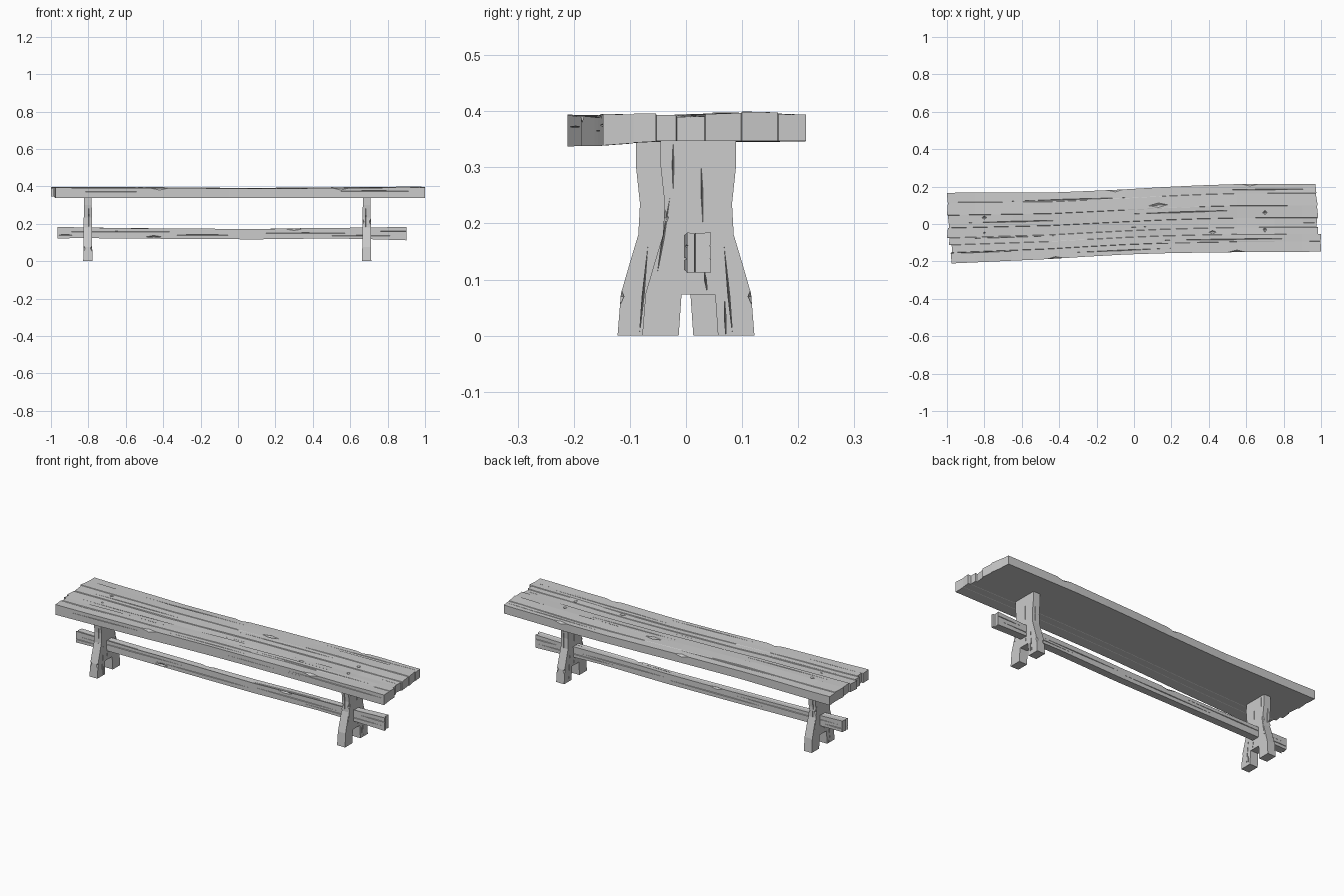
import bpy, bmesh, random
from mathutils import Vector

if "Cube" in bpy.data.objects:
    bpy.data.objects.remove(bpy.data.objects["Cube"])

random.seed(4)


def finish(name, bm):
    bmesh.ops.recalc_face_normals(bm, faces=bm.faces)
    me = bpy.data.meshes.new(name)
    bm.to_mesh(me)
    bm.free()
    ob = bpy.data.objects.new(name, me)
    bpy.context.collection.objects.link(ob)
    return ob


def lerp(a, b, t):
    return a + (b - a) * t


def sample(table, x):
    """Piecewise linear lookup in rows of (x, value, value...)."""
    for a, b in zip(table, table[1:]):
        if x <= b[0] or b is table[-1]:
            t = max(0, min(1, (x - a[0]) / (b[0] - a[0])))
            return [lerp(p, q, t) for p, q in zip(a[1:], b[1:])]


def plank(name, lines, edges, heights, xs):
    """Long board; lines = (width fraction, left x, right x, top dz, bottom dz)."""
    bm = bmesh.new()
    rings = []
    for i, x in enumerate(xs):
        top, bot = [], []
        for f, xl, xr, dt, db in lines:
            px = xl if i == 0 else xr if i == len(xs) - 1 else x
            y0, y1 = sample(edges, px)
            z0, z1 = sample(heights, px)
            y = lerp(y0, y1, f)
            wob = random.uniform(-.0015, .0015) if 0 < i < len(xs) - 1 else 0
            top.append(bm.verts.new((px, y, z1 + dt + wob)))
            bot.append(bm.verts.new((px, y, z0 + db)))
        rings.append((top, bot))
    n = len(lines)
    for (t0, b0), (t1, b1) in zip(rings, rings[1:]):
        for j in range(n - 1):
            bm.faces.new((t0[j], t1[j], t1[j + 1], t0[j + 1]))
            bm.faces.new((b0[j], b0[j + 1], b1[j + 1], b1[j]))
        for j in (0, n - 1):
            bm.faces.new((t0[j], b0[j], b1[j], t1[j]))
    for t, b in (rings[0], rings[-1]):
        for j in range(n - 1):
            bm.faces.new((t[j], t[j + 1], b[j + 1], b[j]))
    return finish(name, bm)


def spindle(bm, p, q, a, b):
    """Pointed diamond cutter from p to q; a and b are its half widths as vectors."""
    p, q, a, b = map(Vector, (p, q, a, b))
    m = (p + q) / 2
    mid = [bm.verts.new(m + v) for v in (a, b, -a, -b)]
    for tip in (bm.verts.new(p), bm.verts.new(q)):
        for k in range(4):
            bm.faces.new((tip, mid[k], mid[(k + 1) % 4]))


def carve(ob, bm):
    cutter = finish(ob.name + "_cutter", bm)
    cutter.hide_render = True
    mod = ob.modifiers.new("carve", 'BOOLEAN')
    mod.object, mod.operation, mod.solver = cutter, 'DIFFERENCE', 'EXACT'
    mod.use_self = True
    bpy.context.view_layer.objects.active = ob
    bpy.ops.object.modifier_apply(modifier=mod.name)
    bpy.data.objects.remove(cutter)


# Seat: swaying board with stepped, splintered ends
seat_edges = [(-1, -.212, .167), (-.45, -.187, .168), (-.1, -.165, .182),
              (.2, -.155, .2), (.5, -.151, .213), (1, -.148, .214)]
seat_z = [(-1, .345, .395), (-.5, .346, .392), (.2, .346, .39), (1, .347, .396)]
seat_lines = [(0, -.975, 1, -.001, -.008), (.15, -.98, .998, -.002, -.004),
              (.155, -.972, .998, 0, -.003), (.26, -.975, 1, 0, -.001),
              (.265, -.99, .985, -.003, 0), (.36, -.985, .985, -.003, 0),
              (.365, -1, .975, -.006, 0), (.5, -.995, .98, -.005, 0),
              (.505, -.988, .985, -.001, 0), (.68, -.995, .978, .001, 0),
              (.685, -1, .982, .003, 0), (.86, -.995, .972, .002, 0),
              (.865, -.997, .975, -.001, 0), (1, -1, .97, -.002, 0)]
seat = plank("seat", seat_lines, seat_edges, seat_z,
             [-1, -.85, -.65, -.45, -.25, -.05, .15, .35, .55, .75, .9, 1])


def on_seat(x, f, z=None):
    y0, y1 = sample(seat_edges, x)
    return (x, lerp(y0, y1, f), sample(seat_z, x)[1] if z is None else z)


# Seat grain cracks, end splits, edge nicks, surface chips and peg holes
bm = bmesh.new()
for x0, x1, f in [(-1.05, -.32, .34), (-.7, -.02, .87), (-.4, .3, .08), (.1, .95, .2),
                  (.3, 1.05, .93), (-.05, .6, .62), (-1.05, -.6, .14),
                  (-.35, .35, .42), (.78, 1.1, .43), (-.9, -.35, .57)]:
    spindle(bm, on_seat(x0, f), on_seat(x1, f), (0, .003, 0), (0, 0, .008))
for x0, x1, f, z in [(-1.05, -.3, 0, .372), (-.2, .5, 0, .365), (.4, 1.05, 0, .375),
                     (-.8, 0, 1, .37), (.1, .9, 1, .375)]:
    spindle(bm, on_seat(x0, f, z), on_seat(x1, f, z), (0, .006, 0), (0, 0, .0025))
for x, f in [(-.42, 0), (.55, 0), (-.1, 1), (.62, 1)]:
    spindle(bm, on_seat(x - .05, f), on_seat(x + .05, f), (0, .012, 0), (0, 0, .012))
for x, f, w, d in [(.13, .73, .06, .014), (.42, .3, .03, .014),
                   (-.8, .64, .014, .01), (-.8, .42, .012, .01),
                   (.7, .58, .014, .012), (.7, .33, .014, .02)]:
    spindle(bm, on_seat(x - w, f), on_seat(x + w, f), (0, d, 0), (0, 0, .01))
carve(seat, bm)

# Stretcher: long rail running through both legs
rail_edges = [(-.97, -.043, 0), (-.3, -.025, .016), (.3, -.012, .03), (.9, .002, .045)]
rail_z = [(-.97, .122, .184), (-.8, .124, .178), (-.3, .119, .174), (.1, .117, .171),
          (.5, .122, .178), (.7, .118, .178), (.9, .112, .184)]
rail_lines = [(0, -.965, .9, 0, 0), (.3, -.955, .9, -.002, .001),
              (.35, -.965, .89, -.001, 0), (1, -.96, .895, 0, 0)]
rail = plank("stretcher", rail_lines, rail_edges, rail_z,
             [-.97, -.85, -.6, -.3, -.1, .1, .3, .5, .7, .9])
bm = bmesh.new()
for x0, x1, z in [(-1, -.3, .158), (-.5, .1, .14), (.1, .62, .15), (.4, .95, .137),
                  (.75, .95, .16), (-1, -.85, .14)]:
    for k in (0, 1):
        p, q = (Vector((x, sample(rail_edges, x)[k], z)) for x in (x0, x1))
        spindle(bm, p, q, (0, .005, 0), (0, 0, .0025))
for x, k, z in [(-.45, 0, .13), (.3, 0, .172), (-.2, 1, .172)]:
    y = sample(rail_edges, x)[k]
    spindle(bm, (x - .05, y, z), (x + .05, y, z), (0, .008, 0), (0, 0, .008))
carve(rail, bm)


# Legs: waisted slab with forked foot, second one mirrored across the seat
def leg(name, x, side):
    outer = [(.067, .35), (.067, .3), (.06, .235), (.063, .18), (.078, .13),
             (.094, .075), (.1, 0)]
    notch = [(.035, 0), (.03, .073)]
    half = outer + notch
    prof = half + [(-y, z) for y, z in reversed(half)]
    bm = bmesh.new()
    loops = []
    for s in (-1, 1):
        loops.append([bm.verts.new((x + s * (.0245 - .012 * z), side * (.022 + y), z))
                      for y, z in prof])
    bm.faces.new(loops[0])
    bm.faces.new(loops[1])
    for i in range(len(prof)):
        j = (i + 1) % len(prof)
        bm.faces.new((loops[0][i], loops[0][j], loops[1][j], loops[1][i]))
    ob = finish(name, bm)
    # Grain cracks and chipped corners
    bm = bmesh.new()
    for s in (-1, 1):
        fx = x + s * .022
        for y0, z0, y1, z1 in [(-.045, .36, -.045, .25), (.005, .31, .008, .2),
                               (.045, .17, .064, -.03), (.01, .12, .016, .075),
                               (-.05, .25, -.075, .1), (.05, -.02, .046, .08)]:
            spindle(bm, (fx, side * (.022 + y0), z0), (fx, side * (.022 + y1), z1),
                    (.007, 0, 0), (0, .0022, 0))
        for y, z in [(.095, .07), (-.061, .21)]:
            spindle(bm, (fx, side * (.022 + y), z - .018), (fx, side * (.022 + y), z + .018),
                    (.009, 0, 0), (0, .008, 0))
    for s in (-1, 1):
        spindle(bm, (x + s * .006, side * (.022 + s * .062), .33),
                (x + s * .004, side * (.022 + s * .062), .15), (.002, 0, 0), (0, .01, 0))
    carve(ob, bm)


leg("right_leg", .688, 1)
leg("left_leg", -.803, -1)
